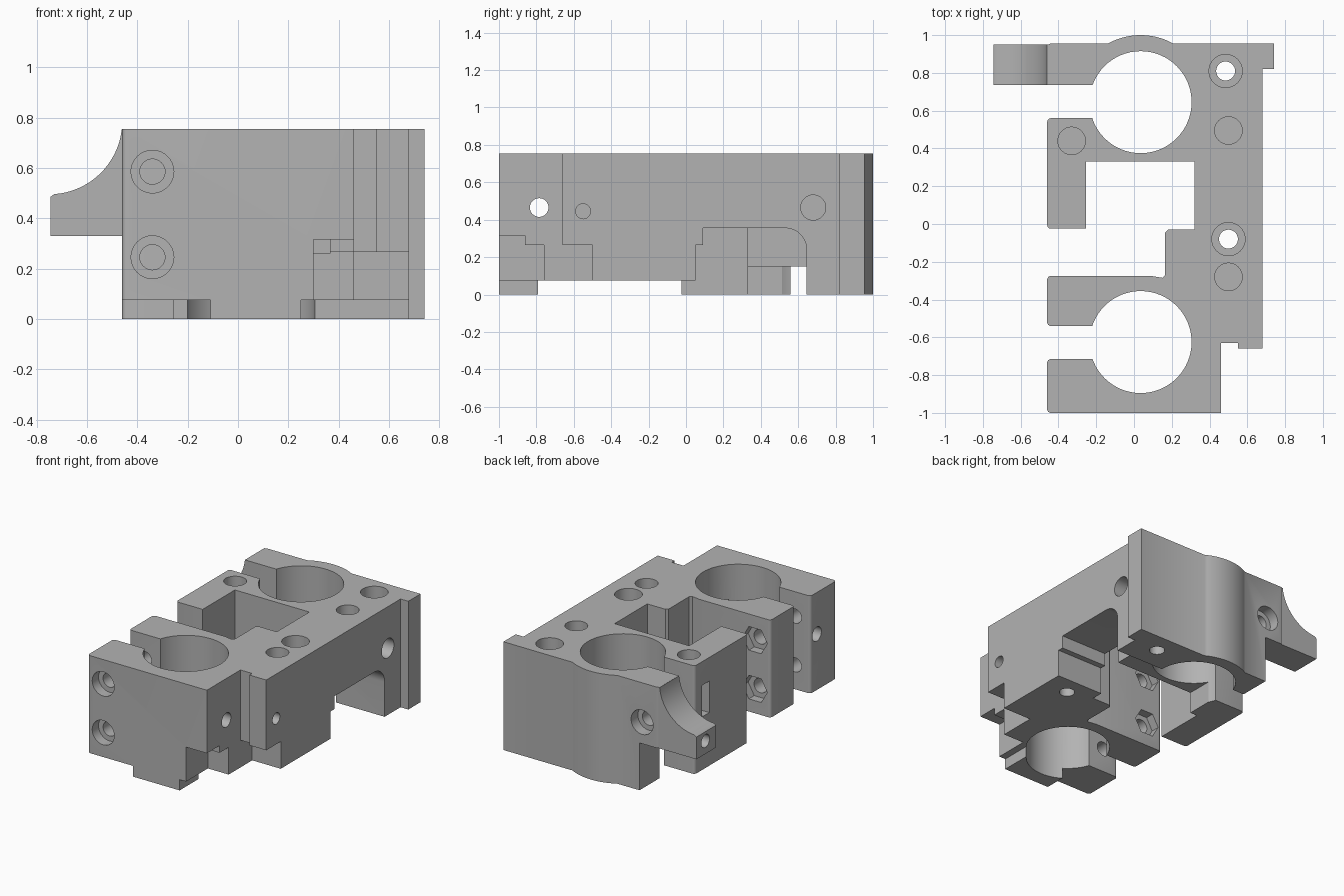
import bpy, bmesh
from math import sin, cos, pi, radians

cube = bpy.data.objects.get("Cube")
if cube:
    bpy.data.objects.remove(cube, do_unlink=True)

gray = bpy.data.materials.new("plain_gray")
gray.use_nodes = True
gray.diffuse_color = (0.45, 0.45, 0.45, 1)
gray.node_tree.nodes["Principled BSDF"].inputs["Base Color"].default_value = (0.45, 0.45, 0.45, 1)


def arc(cx, cy, r, start, end, n=16):
    angles = [radians(start + (end - start) * i / n) for i in range(n + 1)]
    return [(cx + r * cos(a), cy + r * sin(a)) for a in angles]


def prism(name, axis, pts, lo, hi, round_left=0):
    """Extrude a closed profile along an axis."""
    place = {"x": lambda a, b, d: (d, a, b),
             "y": lambda a, b, d: (a, d, b),
             "z": lambda a, b, d: (a, b, d)}[axis]
    bm = bmesh.new()
    ends = [[bm.verts.new(place(a, b, d)) for a, b in pts] for d in (lo, hi)]
    n = len(pts)
    for ring in ends:
        bm.faces.new(ring)
    for i in range(n):
        j = (i + 1) % n
        bm.faces.new((ends[0][i], ends[0][j], ends[1][j], ends[1][i]))
    if round_left:
        edges = [e for e in bm.edges
                 if all(v.co.x < -0.4 for v in e.verts)
                 and abs(e.verts[0].co.z - e.verts[1].co.z) > 0.5]
        bmesh.ops.bevel(bm, geom=edges, offset=round_left, segments=4,
                        profile=0.5, affect="EDGES")
    bmesh.ops.recalc_face_normals(bm, faces=bm.faces)
    mesh = bpy.data.meshes.new(name)
    bm.to_mesh(mesh)
    bm.free()
    mesh.materials.append(gray)
    obj = bpy.data.objects.new(name, mesh)
    bpy.context.scene.collection.objects.link(obj)
    return obj


# Main block, with clamp slots and belt opening in its outline
outline = [(-0.46, -1), (0.46, -1), (0.46, -0.63), (0.55, -0.63), (0.55, -0.66),
           (0.68, -0.66), (0.68, 0.82), (0.74, 0.82), (0.74, 0.955)]
outline += arc(0.035, 0.645, 0.355, 61, 119, 20)
outline += [(-0.46, 0.955), (-0.46, 0.735), (0, 0.735), (0, 0.56), (-0.46, 0.56),
            (-0.46, -0.025), (-0.255, -0.025), (-0.255, 0.33), (0.32, 0.33),
            (0.32, -0.03), (0.18, -0.03), (0.165, -0.045), (0.165, -0.27),
            (0.15, -0.285), (0.09, -0.275), (-0.46, -0.275), (-0.46, -0.54),
            (0, -0.54), (0, -0.715), (-0.46, -0.715)]
body = prism("carriage_body", "z", outline, 0, 0.755, 0.02)


def combine(tool, operation="DIFFERENCE"):
    mod = body.modifiers.new("shape", "BOOLEAN")
    mod.operation = operation
    mod.solver = "EXACT"
    mod.object = tool
    graph = bpy.context.evaluated_depsgraph_get()
    mesh = bpy.data.meshes.new_from_object(body.evaluated_get(graph))
    body.modifiers.clear()
    body.data = mesh
    bpy.data.objects.remove(tool, do_unlink=True)


def cut_box(x0, x1, y0, y1, z0, z1):
    combine(prism("box_cutter", "z", [(x0, y0), (x1, y0), (x1, y1), (x0, y1)], z0, z1))


def drill(axis, a, b, r, lo, hi, sides=32):
    ring = arc(a, b, r, 0, 360, sides)[:-1]
    combine(prism("drill", axis, ring, lo, hi))


# Underside steps, leaving the front foot and the left arm full height
cut_box(-0.6, 0.8, -0.79, -0.15, -0.1, 0.075)
cut_box(0, 0.8, -0.2, 0.06, -0.1, 0.075)
cut_box(-0.6, -0.11, -1.1, -0.78, -0.1, 0.075)
cut_box(0.25, 0.8, -1.1, -0.78, -0.1, 0.075)

# Front right corner steps
cut_box(0.3, 0.6, -1.1, -0.86, -0.1, 0.315)
cut_box(0.3, 0.6, -0.87, -0.76, -0.1, 0.265)
cut_box(0.3, 0.365, -0.87, -0.7, 0.26, 0.315)
cut_box(0.46, 0.8, -0.8, -0.5, -0.1, 0.265)

# Side opening with a rounded upper corner
opening = [(0.05, -0.1), (0.05, 0.265), (0.09, 0.265), (0.09, 0.355)]
opening += arc(0.53, 0.24, 0.115, 90, 0) + [(0.645, -0.1)]
combine(prism("opening_cutter", "x", opening, 0.41, 0.8))
cut_box(0.2, 0.42, 0.05, 0.33, -0.1, 0.265)
cut_box(0.2, 0.42, 0.09, 0.33, 0.26, 0.355)
cut_box(-0.2, 0.42, 0.3, 0.645, -0.1, 0.15)

# Back ear with its concave sweep
cut_box(-0.6, -0.31, 0.65, 1.1, -0.1, 0.33)
ear = [(-0.33, 0.33), (-0.33, 0.755)] + arc(-0.75, 0.785, 0.29, -6, -86)
ear += [(-0.745, 0.485), (-0.745, 0.33)]
combine(prism("ear", "y", ear, 0.735, 0.95), "UNION")

# Two bearing bores
for y in (0.645, -0.625):
    drill("z", 0.035, y, 0.27, -0.1, 0.9, 64)

# Vertical screw holes, counterbored, and blind magnet holes
for x, y in ((0.485, 0.81), (0.5, -0.08)):
    drill("z", x, y, 0.05, -0.1, 0.9)
    drill("z", x, y, 0.088, 0.6, 0.9)
for x, y in ((0.5, 0.495), (0.5, -0.28), (-0.33, 0.44)):
    drill("z", x, y, 0.073, 0.6, 0.9)

# Front clamp screws with hexagonal nut pockets
for z in (0.585, 0.245):
    drill("y", -0.34, z, 0.05, -1.1, -0.2)
    drill("y", -0.34, z, 0.085, -1.1, -0.93)
    drill("y", -0.34, z, 0.095, -0.335, -0.2, 6)

# Back clamp screw and its square nut slot
drill("y", -0.33, 0.48, 0.05, 0.38, 1.1)
drill("y", -0.33, 0.48, 0.085, 0.88, 1.1)
cut_box(-0.6, -0.27, 0.4, 0.48, 0.37, 0.59)

# Cross holes
drill("x", -0.785, 0.465, 0.05, -0.6, 0.8)
drill("x", -0.55, 0.445, 0.04, 0.5, 0.8)
drill("x", 0.68, 0.465, 0.067, 0.5, 0.8)
drill("x", 0.85, 0.42, 0.045, -0.8, -0.6)

if not body.data.materials:
    body.data.materials.append(gray)
bpy.context.view_layer.objects.active = body
body.select_set(True)
bpy.ops.object.shade_smooth_by_angle(angle=radians(30))
